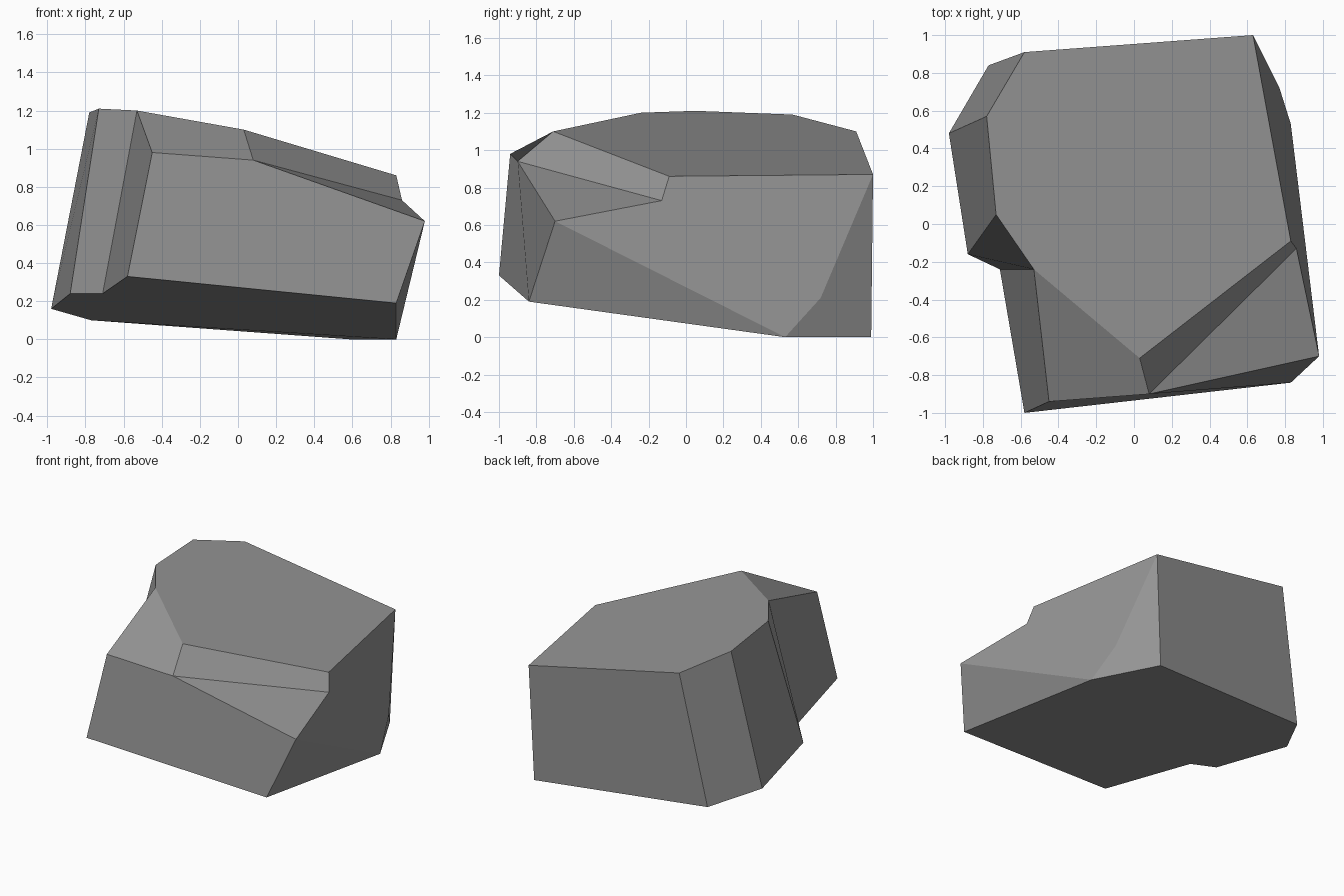
import bpy
import bmesh
from mathutils import Vector

# Remove the default cube
default_cube = bpy.data.objects.get("Cube")
if default_cube:
    bpy.data.objects.remove(default_cube, do_unlink=True)


def make_material(name, colour):
    material = bpy.data.materials.new(name)
    material.use_nodes = True
    material.diffuse_color = colour
    shader = material.node_tree.nodes["Principled BSDF"]
    shader.inputs["Base Color"].default_value = colour
    shader.inputs["Roughness"].default_value = 0.9
    return material


def build_faceted(name, corners, facets, material):
    """Join named corners into flat facets and close them as one solid."""
    shape = bmesh.new()
    verts = {key: shape.verts.new(Vector(place)) for key, place in corners.items()}
    for facet in facets:
        shape.faces.new([verts[key] for key in facet.split()])
    bmesh.ops.recalc_face_normals(shape, faces=shape.faces)
    mesh = bpy.data.meshes.new(name)
    shape.to_mesh(mesh)
    shape.free()
    mesh.materials.append(material)
    rock = bpy.data.objects.new(name, mesh)
    bpy.context.collection.objects.link(rock)
    return rock


# Corners of the boulder, underside first, then ledge, then crown
corners = dict(
    base_front_left=(.83, -.84, .19),
    base_front_right=(-.58, -1, .33),
    base_notch_inner=(-.71, -.24, .24),
    base_notch_outer=(-.88, -.16, .24),
    base_side_right=(-.98, .48, .16),
    base_back_right=(-.77, .84, .1),
    base_back_left=(.59, .99, 0),
    base_side_left=(.83, .53, 0),
    chip_left=(.77, .72, .21),
    shoulder_left=(.98, -.7, .62),
    shoulder_right=(-.45, -.94, .98),
    ledge_front=(.08, -.9, .94),
    ledge_back=(.86, -.13, .73),
    crown_ledge_front=(.03, -.71, 1.1),
    crown_ledge_back=(.83, -.09, .86),
    crown_notch_inner=(-.53, -.24, 1.2),
    crown_notch_outer=(-.73, .05, 1.21),
    crown_side_right=(-.78, .57, 1.19),
    crown_back_right=(-.58, .91, 1.1),
    crown_back_left=(.63, 1, .87),
)

facets = [
    # Underside
    "base_front_left base_front_right base_notch_inner base_notch_outer "
    "base_side_right base_back_right base_back_left base_side_left",
    # Crown and sloping front shoulder
    "crown_notch_inner crown_ledge_front crown_ledge_back crown_back_left "
    "crown_back_right crown_side_right crown_notch_outer",
    "shoulder_right ledge_front crown_ledge_front crown_notch_inner",
    # Broken ledge at the front left
    "crown_ledge_front ledge_front ledge_back crown_ledge_back",
    "ledge_front shoulder_left ledge_back",
    # Front wall
    "base_front_right base_front_left shoulder_left ledge_front shoulder_right",
    # Left wall with its undercut and chipped back corner
    "base_front_left base_side_left shoulder_left",
    "shoulder_left base_side_left chip_left crown_back_left "
    "crown_ledge_back ledge_back",
    "base_side_left base_back_left crown_back_left chip_left",
    # Back wall
    "base_back_left base_back_right crown_back_right crown_back_left",
    # Right wall with its notch
    "base_back_right base_side_right crown_side_right crown_back_right",
    "base_side_right base_notch_outer crown_notch_outer crown_side_right",
    "base_notch_outer base_notch_inner crown_notch_inner crown_notch_outer",
    "base_notch_inner base_front_right shoulder_right crown_notch_inner",
]

stone_grey = make_material("stone_grey", (.3, .3, .3, 1))
build_faceted("boulder", corners, facets, stone_grey)
